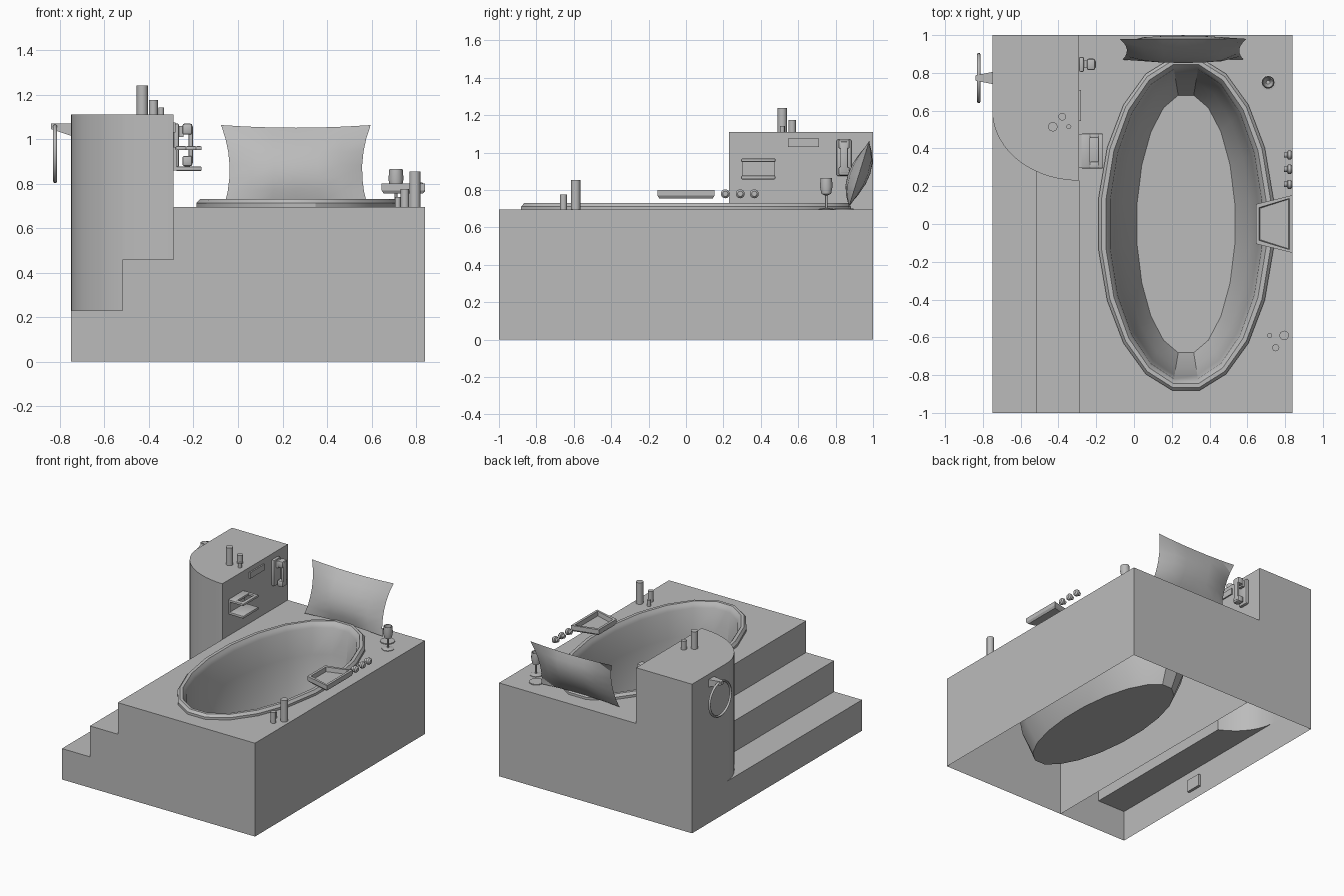
import bpy, bmesh, math
from mathutils import Vector

if "Cube" in bpy.data.objects:
    bpy.data.objects.remove(bpy.data.objects["Cube"])

GREY = bpy.data.materials.new("plain_grey")
GREY.diffuse_color = (0.5, 0.5, 0.5, 1)
GREY.use_nodes = True
GREY.node_tree.nodes["Principled BSDF"].inputs["Base Color"].default_value = GREY.diffuse_color


def finish(name, bm, smooth=None):
    bmesh.ops.remove_doubles(bm, verts=bm.verts, dist=0.0005)
    bmesh.ops.recalc_face_normals(bm, faces=bm.faces)
    me = bpy.data.meshes.new(name)
    bm.to_mesh(me)
    bm.free()
    ob = bpy.data.objects.new(name, me)
    bpy.context.collection.objects.link(ob)
    me.materials.append(GREY)
    if smooth:
        bpy.ops.object.select_all(action='DESELECT')
        ob.select_set(True)
        bpy.context.view_layer.objects.active = ob
        bpy.ops.object.shade_smooth_by_angle(angle=math.radians(smooth))
    return ob


def poly(bm, pts):
    return bm.faces.new([bm.verts.new(p) for p in pts])


def box(name, x0, x1, y0, y1, z0, z1, bevel=0):
    bm = bmesh.new()
    bmesh.ops.create_cube(bm, size=1)
    for v in bm.verts:
        v.co = ((x0 + x1) / 2 + v.co.x * (x1 - x0), (y0 + y1) / 2 + v.co.y * (y1 - y0),
                (z0 + z1) / 2 + v.co.z * (z1 - z0))
    if bevel:
        bmesh.ops.bevel(bm, geom=bm.edges[:], offset=bevel, segments=2, affect='EDGES', profile=0.5)
    return finish(name, bm, 40 if bevel else None)


def loft(bm, rings, cap_start=False, cap_end=False):
    loops = [[bm.verts.new(p) for p in r] for r in rings]
    n = len(loops[0])
    for a, b in zip(loops, loops[1:]):
        for i in range(n):
            bm.faces.new((a[i], a[(i + 1) % n], b[(i + 1) % n], b[i]))
    if cap_start:
        bm.faces.new(loops[0])
    if cap_end:
        bm.faces.new(loops[-1])
    return loops


def turned(name, x, y, profile, n=16, axis='Z'):
    """Revolve (radius, height) pairs about an upright or sideways axis."""
    bm = bmesh.new()
    rings = []
    for r, h in profile:
        ring = []
        for i in range(n):
            a = math.tau * i / n
            c, s = r * math.cos(a), r * math.sin(a)
            ring.append((x + c, y + s, h) if axis == 'Z' else (h, x + c, y + s))
        rings.append(ring)
    loft(bm, rings, True, True)
    return finish(name, bm, 35)


# Main levels
L, S1, S2, R = -0.75, -0.52, -0.29, 0.84
H1, H2, DECK, TOP = 0.23, 0.46, 0.695, 1.11
CX, N = 0.275, 20


def ellipse(rx, ry, z):
    return [(CX + rx * math.cos(math.tau * (i + 0.5) / N), ry * math.sin(math.tau * (i + 0.5) / N), z)
            for i in range(N)]


# Rounded cabinet corner, from the left wall round to the front
arc = [(S2 - 0.46 * math.cos(math.radians(a)), 0.6 - 0.37 * math.sin(math.radians(a)))
       for a in range(0, 91, 5)]
arc_low = [p for p in arc if p[0] <= S1 + 0.001]
arc_high = [p for p in arc if p[0] >= S1 - 0.001]
ymid = arc_low[-1][1]

# Hollow platform with steps, open underneath
bm = bmesh.new()
steps = [(L, 0), (R, 0), (R, DECK), (S2, DECK), (S2, H2), (S1, H2), (S1, H1), (L, H1)]
poly(bm, [(x, -1, z) for x, z in steps])
poly(bm, [(x, 1, z) for x, z in [(L, 0), (R, 0), (R, DECK), (S2, DECK), (S2, TOP), (L, TOP)]])
for x, z0, z1, y1 in [(R, 0, DECK, 1), (L, 0, H1, 1), (S1, H1, H2, ymid), (S2, H2, DECK, 1)]:
    poly(bm, [(x, -1, z0), (x, y1, z0), (x, y1, z1), (x, -1, z1)])
poly(bm, [(L, -1, H1), (S1, -1, H1)] + [(x, y, H1) for x, y in reversed(arc_low)])
poly(bm, [(S1, -1, H2), (S2, -1, H2)] + [(x, y, H2) for x, y in reversed(arc_high)])
finish("stepped_platform", bm)

# Deck with oval opening
bm = bmesh.new()
for pts in ([(S2, -1, DECK), (R, -1, DECK), (R, 1, DECK), (S2, 1, DECK)], ellipse(0.44, 0.86, DECK)):
    vs = [bm.verts.new(p) for p in pts]
    for i in range(len(vs)):
        bm.edges.new((vs[i], vs[(i + 1) % len(vs)]))
bmesh.ops.triangle_fill(bm, use_beauty=True, use_dissolve=False, edges=bm.edges[:], normal=(0, 0, 1))
finish("deck", bm)

# Inner partition beside the tub
bm = bmesh.new()
poly(bm, [(-0.18, -1, 0), (-0.18, 1, 0), (-0.18, 1, DECK), (-0.18, -1, DECK)])
finish("inner_partition", bm)
box("inner_hatch", L, L + 0.02, -0.30, -0.18, 0.07, 0.16)

# Cabinet
bm = bmesh.new()
for pts, z in ((arc_low, H1), (arc_high, H2)):
    for (xa, ya), (xb, yb) in zip(pts, pts[1:]):
        poly(bm, [(xa, ya, z), (xb, yb, z), (xb, yb, TOP), (xa, ya, TOP)])
poly(bm, [(L, 0.6, H1), (L, 0.6, TOP), (L, 1, TOP), (L, 1, H1)])
poly(bm, [(S2, 0.23, DECK), (S2, 0.23, TOP), (S2, 1, TOP), (S2, 1, DECK)])
poly(bm, [(x, y, TOP) for x, y in arc] + [(S2, 1, TOP), (L, 1, TOP)])
finish("cabinet", bm, 30)

# Bathtub with raised rim
bm = bmesh.new()
loft(bm, [ellipse(*p) for p in [
    (0.468, 0.892, DECK), (0.468, 0.892, 0.712), (0.452, 0.876, 0.73), (0.428, 0.855, 0.73),
    (0.415, 0.842, 0.712), (0.405, 0.83, 0.69), (0.385, 0.81, 0.5), (0.34, 0.765, 0.27),
    (0.262, 0.69, 0.1)]], cap_end=True)
finish("bathtub", bm, 30)

# Leaning pillow with drawn-out corners
bm = bmesh.new()
M = 6
for side in (-1, 1):
    g = {}
    for i in range(M + 1):
        for j in range(M + 1):
            u, v = 2 * i / M - 1, 2 * j / M - 1
            bulge = 0.06 * (1 - u ** 4) * (1 - v * v)
            g[i, j] = bm.verts.new((0.26 + u * (0.328 + 0.008 * v - 0.03 * (1 - v * v)),
                                    0.925 + 0.055 * v + side * bulge,
                                    0.885 + v * (0.178 - 0.012 * (1 - u * u)) - side * -0.015 * bulge))
    for i in range(M):
        for j in range(M):
            bm.faces.new((g[i, j], g[i + 1, j], g[i + 1, j + 1], g[i, j + 1]))
finish("pillow", bm, 40)

# Waterfall spout: tapered tray with a recess
bm = bmesh.new()


def tray(m, z):
    return [(0.645 + m, -0.105 + m, z), (0.84 - m, -0.153 + m, z),
            (0.84 - m, 0.153 - m, z), (0.645 + m, 0.105 - m, z)]


loft(bm, [tray(0.01, 0.755), tray(0, 0.77), tray(0, 0.80), tray(0.018, 0.80), tray(0.022, 0.768)], True, True)
finish("spout", bm)

# Tap knobs
for i, y in enumerate((0.21, 0.29, 0.365)):
    turned(f"tap_knob_{i + 1}", y, 0.78, [(0.014, 0.795), (0.014, 0.81), (0.024, 0.815),
                                          (0.024, 0.83), (0.014, 0.84)], axis='X')

# Drinking glass and coaster
turned("glass", 0.71, 0.75, [(0.042, DECK), (0.042, 0.699), (0.006, 0.705), (0.006, 0.77), (0.026, 0.78),
                             (0.034, 0.82), (0.03, 0.865), (0.026, 0.865), (0.028, 0.82), (0.01, 0.785)], 12)
turned("coaster", 0.64, 0.845, [(0.05, DECK), (0.05, 0.701)], 20)

# Bottles on the deck and on the cabinet
for name, x, y, r, z0, z1 in [
        ("deck_tall", 0.795, -0.59, 0.025, DECK, 0.855), ("deck_short", 0.75, -0.655, 0.019, DECK, 0.775),
        ("deck_small", 0.718, -0.59, 0.013, DECK, 0.74), ("cabinet_tall", -0.43, 0.515, 0.025, TOP, 1.24),
        ("cabinet_short", -0.38, 0.568, 0.02, TOP, 1.175), ("cabinet_small", -0.345, 0.515, 0.013, TOP, 1.143)]:
    turned(name + "_bottle", x, y, [(r, z0), (r, z1)])

# Shelf holder on the cabinet side: slotted top, plain bottom, back plate
box("holder_back", S2, -0.275, 0.30, 0.475, 0.86, 0.965)
box("holder_bottom", -0.28, -0.163, 0.295, 0.478, 0.857, 0.877, 0.006)
for i, (x0, x1, y0, y1) in enumerate([(-0.28, -0.232, 0.295, 0.478), (-0.19, -0.163, 0.295, 0.478),
                                      (-0.235, -0.187, 0.295, 0.33), (-0.235, -0.187, 0.455, 0.478)]):
    box(f"holder_top_{i + 1}", x0, x1, y0, y1, 0.95, 0.968, 0.005)

# Control panel and wall handset
box("control_panel", S2, -0.28, 0.545, 0.71, 1.03, 1.075)
box("handset_base", S2, -0.265, 0.805, 0.885, 0.875, 1.07, 0.008)
box("handset_grip", -0.222, -0.202, 0.825, 0.865, 0.89, 1.06, 0.006)
for name, z0, z1 in (("upper", 1.02, 1.07), ("lower", 0.878, 0.925)):
    box(f"handset_{name}_end", -0.25, -0.205, 0.815, 0.875, z0, z1, 0.01)
box("handset_cradle", -0.27, -0.245, 0.825, 0.865, 1.01, 1.06)

# Towel ring and its tapered bracket
bm = bmesh.new()
rings = []
for i in range(24):
    a = math.tau * i / 24
    rings.append([(-0.822 + 0.009 * math.cos(b), 0.773 + (0.125 + 0.009 * math.sin(b)) * math.cos(a),
                   0.935 + (0.125 + 0.009 * math.sin(b)) * math.sin(a))
                  for b in [math.tau * k / 6 for k in range(6)]])
loft(bm, rings + rings[:1])
finish("towel_ring", bm, 60)
bm = bmesh.new()
loft(bm, [[(x, 0.773 + sy * w, z0 if sz < 0 else z1) for sy, sz in ((-1, -1), (1, -1), (1, 1), (-1, 1))]
          for x, w, z0, z1 in ((L, 0.032, 1.015, 1.07), (-0.84, 0.014, 1.045, 1.07))], True, True)
finish("towel_bracket", bm)
